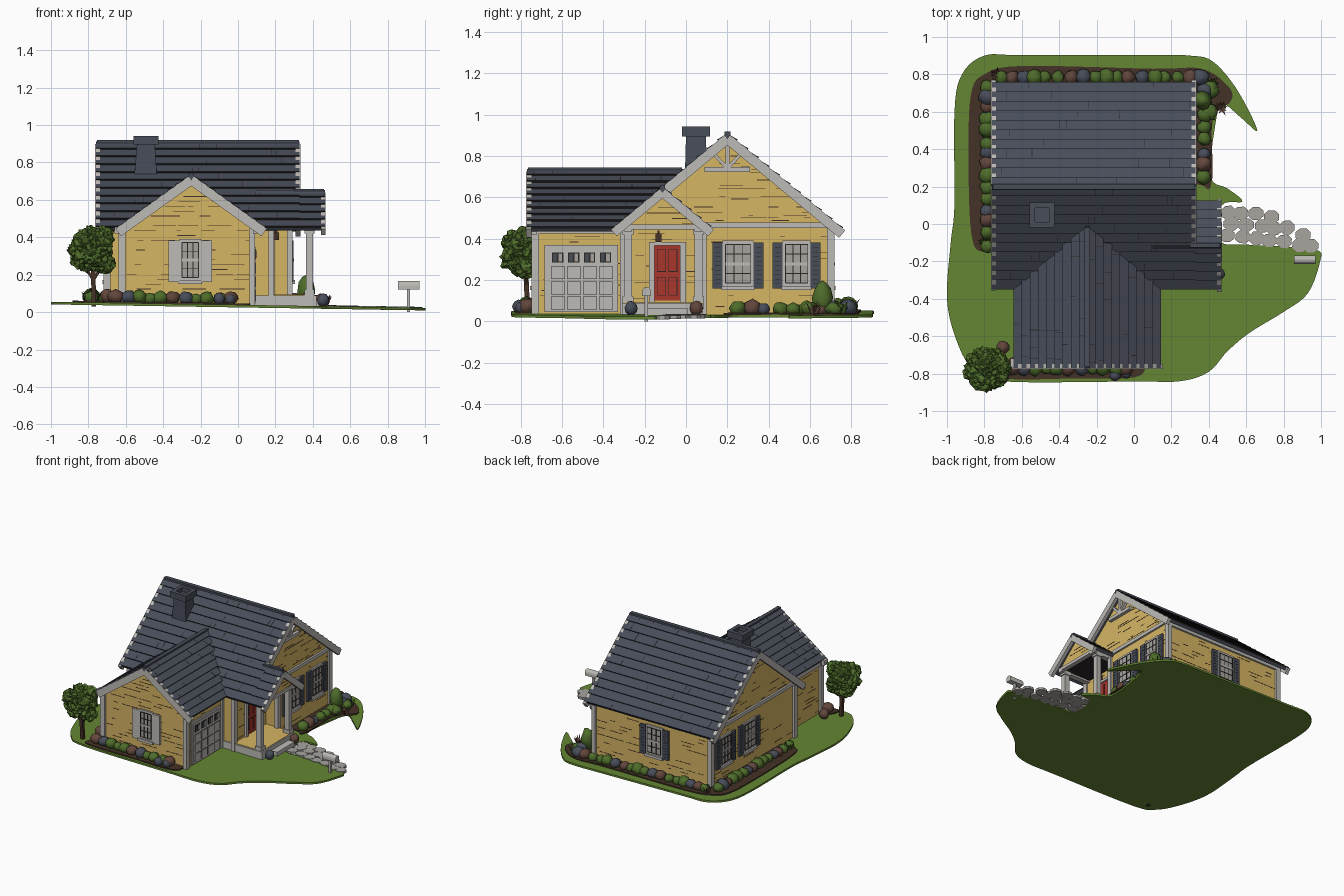
import bpy, bmesh, math, random
from mathutils import Vector as V

if "Cube" in bpy.data.objects:
    bpy.data.objects.remove(bpy.data.objects["Cube"])

random.seed(4)
rnd = random.uniform
COL = dict(yellow_siding=(214, 182, 100), light_trim=(190, 187, 182), slate=(72, 77, 89), red_door=(168, 54, 44),
           lawn_green=(100, 134, 50), leaf_green=(78, 108, 42), mulch_brown=(68, 50, 38), dark_line=(42, 38, 36),
           plum_brown=(98, 70, 60), stone_grey=(168, 165, 160))
NAMES = list(COL)
MATS = []
for k, c in COL.items():
    m = bpy.data.materials.new(k)
    m.diffuse_color = [((v / 255 + .055) / 1.055) ** 2.4 for v in c] + [1]
    m.use_nodes = True
    m.node_tree.nodes["Principled BSDF"].inputs["Base Color"].default_value = m.diffuse_color
    MATS.append(m)
PARTS = {}


def part(name):
    if name not in PARTS:
        PARTS[name] = bmesh.new()
    return PARTS[name]


def loft(name, mat, low, high, low_mat=None):
    """Closed solid between two matching rings; low_mat colours its first side."""
    bm, n = part(name), len(low)
    a, b = [bm.verts.new(p) for p in low], [bm.verts.new(p) for p in high]
    fs = [bm.faces.new(a[::-1]), bm.faces.new(b)]
    fs += [bm.faces.new((a[i], a[(i + 1) % n], b[(i + 1) % n], b[i])) for i in range(n)]
    for f in fs:
        f.material_index = NAMES.index(mat)
    if low_mat:
        fs[2].material_index = NAMES.index(low_mat)


def prism(name, mat, pts, vec):
    loft(name, mat, [V(p) for p in pts], [V(p) + V(vec) for p in pts])


def box(name, mat, p, q):
    (x0, x1), (y0, y1), (z0, z1) = [sorted(t) for t in zip(p, q)]
    prism(name, mat, [(x0, y0, z0), (x1, y0, z0), (x1, y1, z0), (x0, y1, z0)], (0, 0, z1 - z0))


def beam(name, mat, p, q, w, h):
    p, q = V(p), V(q)
    d = (q - p).normalized()
    s = d.cross(V((0, 0, 1))) if abs(d.z) < .99 else V((1, 0, 0))
    s.normalize()
    u = s.cross(d)
    ring = [s * w / 2 * i + u * h / 2 * j for i, j in ((-1, -1), (1, -1), (1, 1), (-1, 1))]
    loft(name, mat, [p + r for r in ring], [q + r for r in ring])


def blob(name, mat, c, size, jitter=.08, sub=2, smooth=True):
    vs = bmesh.ops.create_icosphere(part(name), subdivisions=sub, radius=1)['verts']
    for v in vs:
        v.co = V(c) + V([a * b for a, b in zip(v.co * rnd(1 - jitter, 1 + jitter), size)])
    for f in {f for v in vs for f in v.link_faces}:
        f.material_index, f.smooth = NAMES.index(mat), smooth


def ground(x):
    return .039 - .016 * x


def slab(name, mat, pts, lift, thick, steps=5):
    """Ground sheet with a smooth closed outline."""
    n, out = len(pts), []
    for i in range(n):
        a, b, c, d = [V(pts[(i + k) % n]) for k in (-1, 0, 1, 2)]
        for s in range(steps):
            t = s / steps
            o = b + (c - a) * t / 2 + (a * 2 - b * 5 + c * 4 - d) * t * t / 2 + (b * 3 - a - c * 3 + d) * t ** 3 / 2
            out.append((o.x, o.y, ground(o.x) + lift - thick))
    prism(name, mat, out, (0, 0, thick))


# Roof slopes: base slab plus lapped shingle courses with dark lower edges
def slope(name, e0, e1, r0, r1, n, seams=1.5):
    e0, e1, r0, r1 = map(V, (e0, e1, r0, r1))
    nor = (e1 - e0).cross(r0 - e0).normalized()
    nor *= 1 if nor.z > 0 else -1
    loft(name, 'slate', [p - nor * .03 for p in (e0, e1, r1, r0)], [p - nor * .012 for p in (e0, e1, r1, r0)])
    for i in range(n):
        t, u = i / n, (i + 1) / n
        a, b, c, d = e0.lerp(r0, t), e1.lerp(r1, t), e1.lerp(r1, u), e0.lerp(r0, u)
        k = -nor * .014
        loft(name, 'slate', [a + k, b + k, c + k, d + k], [a, b, c - nor * .011, d - nor * .011], 'dark_line')
        for _ in range(int((b - a).length * seams + .5)):
            f = rnd(.03, .97)
            p, q = a.lerp(b, f), d.lerp(c, f) - nor * .011
            beam(name + '_seams', 'dark_line', p, p.lerp(q, rnd(.5, 1)), .003, .002)


slope('main_roof_front', (-.76, -.35, .46), (.33, -.35, .46), (-.76, .2, .92), (.33, .2, .92), 11)
slope('main_roof_back', (-.76, .76, .455), (.33, .76, .455), (-.76, .2, .92), (.33, .2, .92), 11)
slope('porch_roof_left', (.33, -.35, .46), (.465, -.35, .46), (.33, -.114, .66), (.465, -.114, .66), 5)
slope('porch_roof_right', (.1, .125, .462), (.465, .125, .462), (.1, -.114, .66), (.465, -.114, .66), 5)
for sx, side in ((-1, 'left'), (1, 'right')):
    slope('wing_roof_' + side, (-.25 + .395 * sx, -.77, .46), (-.25 + .395 * sx, 0, .46),
          (-.25, -.77, .745), (-.25, 0, .745), 9, 4)
beam('main_ridge_cap', 'slate', (-.755, .2, .912), (.325, .2, .912), .03, .014)
beam('wing_ridge_cap', 'slate', (-.25, -.765, .739), (-.25, -.02, .739), .028, .012)
beam('porch_ridge_cap', 'slate', (.3, -.114, .653), (.46, -.114, .653), .024, .012)


# Chimney with an open cap
def ring(x0, x1, y0, y1, z):
    return [V(p) for p in ((x0, y0, z), (x1, y0, z), (x1, y1, z), (x0, y1, z))]


loft('chimney', 'slate', ring(-.555, -.433, -.005, .1, .72), ring(-.54, -.445, 0, .097, .9))
for x0, x1, y0, y1 in ((-.56, -.53, -.02, .115), (-.455, -.425, -.02, .115), (-.53, -.455, -.02, .01), (-.53, -.455, .085, .115)):
    box('chimney_cap', 'slate', (x0, y0, .895), (x1, y1, .942))
box('chimney_flue', 'slate', (-.53, .01, .9), (-.455, .085, .912))

# Wall bodies
gable = [(.7, .467), (.2, .885), (-.3, .467)]
prism('main_walls', 'yellow_siding', [(-.7, y, z) for y, z in [(-.3, .042), (.7, .042)] + gable], (.88, 0, 0))
prism('gable_walls', 'yellow_siding', [(.18, y, z) for y, z in [(.08, .03), (.7, .03)] + gable + [(.08, .467)]], (.1, 0, 0))
prism('porch_gable', 'yellow_siding', [(.18, -.3, .455), (.18, .075, .455), (.18, -.114, .625)], (.24, 0, 0))
prism('wing_walls', 'yellow_siding', [(x, -.73, z) for x, z in ((-.62, .042), (.08, .035), (.08, .475), (-.25, .712), (-.62, .45))], (0, .5, 0))

# Wall frames: origin, along direction, outward direction
RIGHT = (V((.28, 0, 0)), V((0, 1, 0)), V((1, 0, 0)))
DOOR = (V((.18, 0, 0)), V((0, 1, 0)), V((1, 0, 0)))
GARAGE = (V((.08, 0, 0)), V((0, 1, 0)), V((1, 0, 0)))
PORCH = (V((.42, 0, 0)), V((0, 1, 0)), V((1, 0, 0)))
LEFT = (V((-.7, 0, 0)), V((0, 1, 0)), V((-1, 0, 0)))
WINGL = (V((-.62, 0, 0)), V((0, 1, 0)), V((-1, 0, 0)))
FRONT = (V((0, -.73, 0)), V((1, 0, 0)), V((0, -1, 0)))
BACK = (V((0, .7, 0)), V((1, 0, 0)), V((0, 1, 0)))


def plate(name, mat, w, u0, u1, z0, z1, d0, d1):
    at = lambda u, z, d: w[0] + w[1] * u + w[2] * d + V((0, 0, z))
    box(name, mat, at(u0, z0, d0), at(u1, z1, d1))


# Dark siding dashes, narrowing toward a gable peak above z1
def siding(w, u0, u1, z0, z1, count, pu=0, pz=0):
    for _ in range(count):
        z = z0 + .026 * random.randint(0, int((max(z1, pz - .05) - z0) / .026))
        t = max(0, (z - z1) / (pz - z1)) if pz else 0
        a, b = u0 + (pu - u0) * t, u1 + (pu - u1) * t
        s = rnd(a, b)
        plate('siding_lines', 'mulch_brown', w, s, min(b, s + rnd(.02, .13)), z, z + .0035, -.002, .0015)


siding(FRONT, -.6, .06, .07, .46, 60, -.25, .69)
siding(RIGHT, .1, .69, .07, .47, 45, .2, .87)
siding(RIGHT, -.02, .6, .5, .55, 20, .2, .85)
siding(LEFT, -.29, .69, .07, .47, 60, .2, .87)
siding(BACK, -.68, .26, .07, .43, 55)
siding(WINGL, -.72, -.31, .07, .43, 20)
siding(GARAGE, -.72, -.31, .07, .43, 16)
siding(DOOR, -.29, .07, .11, .43, 16)
siding(PORCH, -.27, .04, .47, .48, 9, -.114, .62)


# Windows with shutters
def window(name, w, c, half, shutter, mat, z0=.165, z1=.39):
    plate(name + '_frame', 'light_trim', w, c - half, c + half, z0, z1, 0, .012)
    plate(name + '_sill', 'light_trim', w, c - half - .005, c + half + .005, z0 - .014, z0 + .006, 0, .024)
    g = half - .014
    plate(name + '_glass', 'stone_grey', w, c - g, c + g, z0 + .02, z1 - .018, .01, .014)
    for i in range(4):
        u = c - g + 2 * g * i / 3
        plate(name + '_bars', 'dark_line', w, u - .002, u + .002, z0 + .02, z1 - .018, .012, .017)
    for i in range(5):
        z = z0 + .02 + (z1 - z0 - .038) * i / 4
        plate(name + '_bars', 'dark_line', w, c - g, c + g, z - .002, z + .002, .012, .017)
    plate(name + '_rail', 'light_trim', w, c - g, c + g, (z0 + z1) / 2 - .006, (z0 + z1) / 2 + .008, .012, .02)
    for s in (-1, 1):
        a, b = c + s * half, c + s * (half + shutter)
        plate(name + '_shutters', mat, w, a, b, z0 - .005, z1 - .008, 0, .016)
        for k in range(9 if mat == 'slate' else 0):
            z = z0 + .015 + k * .022
            plate(name + '_slats', 'dark_line', w, a + s * .011, b - s * .011, z, z + .0025, .015, .0175)


window('front_window', FRONT, -.255, .058, .058, 'light_trim')
for side, w in (('right', RIGHT), ('left', LEFT)):
    window(side + '_window_a', w, .252, .075, .048, 'slate')
    window(side + '_window_b', w, .535, .068, .048, 'slate')
window('back_window', BACK, -.23, .07, .05, 'slate')

# Front door and lamp
for u0, u1, z0, z1 in ((-.18, -.152, .09, .385), (-.03, 0, .09, .385), (-.152, -.03, .366, .385)):
    plate('door_frame', 'light_trim', DOOR, u0, u1, z0, z1, 0, .016)
plate('door', 'red_door', DOOR, -.152, -.03, .1, .368, 0, .006)
for u in (-.14, -.085):
    for z0, z1 in ((.125, .215), (.24, .35)):
        plate('door_panel_lines', 'dark_line', DOOR, u, u + .043, z0, z1, .005, .008)
        plate('door_panels', 'red_door', DOOR, u + .003, u + .04, z0 + .003, z1 - .003, .006, .011)
plate('porch_lamp', 'mulch_brown', DOOR, -.148, -.118, .385, .425, .005, .04)
plate('porch_lamp_cap', 'mulch_brown', DOOR, -.138, -.128, .425, .44, .0, .03)

# Garage door
plate('garage_frame', 'light_trim', GARAGE, -.685, -.33, .045, .37, 0, .008)
plate('garage_door', 'light_trim', GARAGE, -.665, -.35, .045, .352, .006, .013)
for i in range(4):
    u = -.655 + i * .077
    plate('garage_panes', 'dark_line', GARAGE, u + .008, u + .062, .284, .334, .012, .016)
    for k in (0, 1):
        plate('garage_glass', 'stone_grey' if k else 'slate', GARAGE, u + .013 + k * .025, u + .031 + k * .025, .29, .328, .014, .018)
    for r in range(3):
        z = .058 + r * .073
        plate('garage_panel_lines', 'dark_line', GARAGE, u + .003, u + .07, z, z + .062, .012, .0145)
        plate('garage_panels', 'light_trim', GARAGE, u + .0055, u + .0675, z + .0025, z + .0595, .013, .017)

# Corner boards, friezes and rake boards
T = 'light_trim'
for x, y in ((-.7, -.3), (-.7, .7), (.28, .7), (-.62, -.73), (.08, -.73), (.28, .08), (.18, -.3), (.08, -.3)):
    box('corner_boards', T, (x - .018, y - .018, ground(x)), (x + .012 * (x > 0) + .018 * (x < 0), y + .018, .455))
for w, a, b in ((RIGHT, .08, .71), (LEFT, -.31, .71)):
    plate('gable_friezes', T, w, a, b, .452, .478, 0, .014)
plate('eave_friezes', T, BACK, -.71, .29, .43, .465, 0, .014)
plate('eave_friezes', T, GARAGE, -.74, -.29, .425, .465, 0, .014)
plate('eave_friezes', T, WINGL, -.74, -.29, .415, .45, 0, .014)
for x in (.321, -.751):
    beam('main_rakes', T, (x, .2, .882), (x, .755, .422), .025, .046)
    beam('main_rakes', T, (x, .2, .882), (x, -.1 if x > 0 else -.34, .632 if x > 0 else .432), .025, .046)
for s in (-1, 1):
    beam('porch_rakes', T, (.456, -.114, .622), (.456, -.114 + s * .235, .428), .025, .042)
    beam('wing_rakes', T, (-.25, -.761, .705), (-.25 + s * .39, -.761, .426), .026, .05)
    box('wing_eave_returns', T, (-.27 + s * .35, -.765, .42), (-.27 + s * .39, -.72, .455))
    beam('gable_truss', T, (.292, .2, .74), (.292, .2 + s * .07, .815), .02, .016)
beam('gable_truss', T, (.292, .09, .735), (.292, .31, .735), .025, .024)
beam('gable_truss', T, (.292, .2, .73), (.292, .2, .87), .025, .02)

# Porch deck, step, columns, ceiling and beams
box('porch_base', T, (.08, -.31, .03), (.42, .08, .09))
box('porch_floor', 'yellow_siding', (.18, -.3, .09), (.41, .08, .094))
box('porch_step', T, (.42, -.2, .02), (.47, .01, .062))
box('porch_ceiling', 'dark_line', (.181, -.3, .449), (.42, .07, .456))
for y in (-.28, .06):
    for r, z0, z1 in ((.026, .06, .12), (.019, .12, .42), (.026, .42, .45)):
        box('porch_columns', T, (.382 - r, y - r, z0), (.382 + r, y + r, z1))
    box('porch_beams', T, (.18, y - .02, .435), (.43, y + .02, .462))
box('porch_beams', T, (.4, -.3, .445), (.43, .08, .468))

# Lawn and planting beds
slab('lawn', 'lawn_green', [(-.8, .9), (-.6, .903), (.1, .903), (.3, .9), (.42, .87), (.55, .72), (.66, .5), (.57, .57), (.47, .64),
     (.43, .5), (.41, .25), (.5, .19), (.58, .12), (.47, .1), (.46, -.09), (.6, -.11), (.8, -.12), (.98, -.14), (.995, -.2), (.93, -.37),
     (.8, -.47), (.62, -.58), (.5, -.68), (.4, -.79), (.25, -.84), (0, -.842), (-.7, -.842), (-.86, -.78), (-.95, -.62), (-1, -.4),
     (-.98, -.1), (-.96, .1), (-.96, .6), (-.92, .8)], 0, .014)
slab('back_bed', 'mulch_brown', [(-.8, -.15), (-.87, -.05), (-.885, .4), (-.87, .7), (-.8, .8), (-.6, .845), (.1, .83), (.36, .83),
     (.5, .74), (.52, .66), (.42, .55), (.41, .2), (.25, .2), (-.6, -.1)], .008, .01)
slab('front_bed', 'mulch_brown', [(-.72, -.8), (-.64, -.83), (-.3, -.825), (0, -.82), (.06, -.76), (0, -.7), (-.6, -.7)], .008, .01)

# Rows of round shrubs
KINDS = ['leaf_green', 'plum_brown', 'leaf_green', 'leaf_green', 'slate']


def row(name, p, q, n, r0=.034):
    for i in range(n):
        c = V(p).lerp(V(q), (i + rnd(-.2, .2)) / (n - 1))
        r = rnd(r0, r0 + .012)
        blob(name, KINDS[(i * 3 + n) % 5], (c.x, c.y, ground(c.x) + r * .75), (r, r, r * .9), .12)


row('left_shrubs', (-.785, -.11), (-.785, .74), 15)
row('back_shrubs', (-.72, .785), (.36, .785), 18)
row('right_shrubs', (.37, .24), (.38, .72), 8)
row('front_shrubs', (-.66, -.77), (-.04, -.77), 11)
for x, y, r, m in ((.455, -.265, .032, 'slate'), (.44, .05, .032, 'plum_brown'), (-.7, -.66, .036, 'plum_brown'),
                   (-.1, -.81, .03, 'slate'), (-.04, -.8, .026, 'slate')):
    blob('single_shrubs', m, (x, y, ground(x) + r), (r, r, r * 1.1))
blob('cone_shrub', 'leaf_green', (.365, .66, .115), (.048, .048, .085), .1)
for x, y in ((.41, .72), (.4, .6)):
    blob('cone_shrub', 'leaf_green', (x, y, .06), (.045, .045, .035), .2)

# Spiky tufts
for x, y, m in ((.47, .62, 'plum_brown'), (.42, .75, 'leaf_green'), (.37, .68, 'leaf_green'), (-.74, .8, 'plum_brown'), (-.8, -.1, 'leaf_green')):
    for i in range(12):
        a, l = i * 2.4, rnd(.02, .045)
        p = V((x, y, ground(x)))
        tip = p + V((math.cos(a) * l, math.sin(a) * l, rnd(.03, .07)))
        loft('tufts', m, [p + V((math.cos(a + k) * .012, math.sin(a + k) * .012, 0)) for k in (0, 2.1, 4.2)],
             [tip + V((math.cos(a + k) * .001, math.sin(a + k) * .001, 0)) for k in (0, 2.1, 4.2)])

# Tree
beam('tree_trunk', 'mulch_brown', (-.77, -.765, .03), (-.775, -.775, .25), .024, .024)
for s in (-1, 1):
    beam('tree_trunk', 'mulch_brown', (-.773, -.77, .17), (-.775 + s * .06, -.775, .27), .014, .014)
blob('tree_crown', 'leaf_green', (-.785, -.775, .335), (.105, .1, .115), .16, 4, False)
for i in range(9):
    a = i * 2.4
    blob('tree_crown', 'leaf_green', (-.785 + .07 * math.cos(a), -.775 + .065 * math.sin(a), .26 + i * .018), (.055, .055, .05), .25, 3, False)

# Stepping stone path
for i in range(7):
    x = .505 + i * .075
    hi = .09 if x < .7 else .09 - (x - .7) * .68
    lo = -.09 - max(0, x - .5) * .13
    n = max(1, round((hi - lo) / .066))
    for j in range(n):
        cx, cy = x + rnd(-.01, .01) + .02 * (j % 2), lo + (hi - lo) * (j + .5) / n
        pts = [(cx + math.cos(k * .785 + .39) * rnd(.042, .046), cy + math.sin(k * .785 + .39) * rnd(.036, .041), ground(cx) - .014 + .001 * (j % 2)) for k in range(8)]
        prism('path_stones', 'stone_grey', pts, (0, 0, .018))

# Mailbox
box('mailbox_post', T, (.903, -.2, 0), (.92, -.183, .13))
prism('mailbox', T, [(.855, -.191 + .022 * math.cos(a), .142 + .024 * math.sin(a)) for a in [i * math.pi / 6 for i in range(7)]]
      + [(.855, -.213, .122), (.855, -.169, .122)], (.115, 0, 0))

# Turn every part into an object with only the colours it uses
for name, bm in PARTS.items():
    bmesh.ops.recalc_face_normals(bm, faces=bm.faces)
    used = sorted({f.material_index for f in bm.faces})
    for f in bm.faces:
        f.material_index = used.index(f.material_index)
    me = bpy.data.meshes.new(name)
    bm.to_mesh(me)
    bm.free()
    for i in used:
        me.materials.append(MATS[i])
    bpy.context.collection.objects.link(bpy.data.objects.new(name, me))
